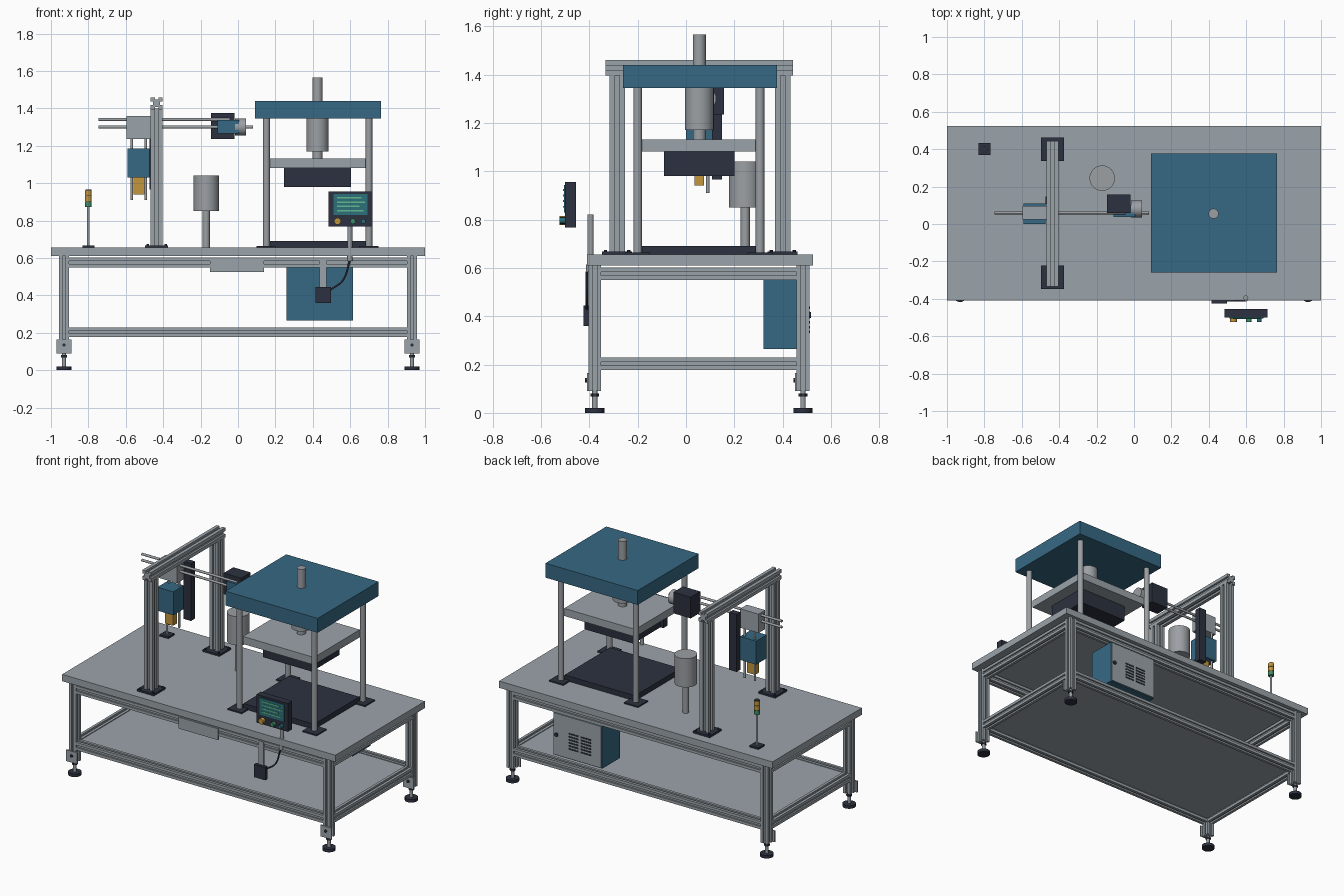
import bpy
import bmesh
import math
from mathutils import Matrix, Vector

default = bpy.data.objects.get("Cube")
if default:
    bpy.data.objects.remove(default, do_unlink=True)


def material(name, red, green, blue):
    mat = bpy.data.materials.new(name)
    mat.use_nodes = True
    colour = (red, green, blue, 1)
    mat.diffuse_color = colour
    mat.node_tree.nodes["Principled BSDF"].inputs["Base Color"].default_value = colour
    return mat


grey = material("grey aluminium", .33, .37, .40)
steel = material("bright steel", .33, .35, .37)
blue = material("blue paint", .037, .14, .23)
black = material("blue black", .025, .031, .05)
amber = material("amber", .55, .31, .045)
green = material("signal green", .05, .27, .14)
screen = material("screen teal", .025, .16, .2)
lime = material("display green", .12, .5, .26)

# Turns a shape built along z so that it runs along the named axis
TURN = {
    "x": Matrix.Rotation(math.pi / 2, 4, "Y"),
    "y": Matrix.Rotation(-math.pi / 2, 4, "X"),
    "z": Matrix.Identity(4),
}
made = []


def finish(name, bm, mat):
    bmesh.ops.recalc_face_normals(bm, faces=bm.faces)
    mesh = bpy.data.meshes.new(name)
    bm.to_mesh(mesh)
    bm.free()
    mesh.materials.append(mat)
    obj = bpy.data.objects.new(name, mesh)
    bpy.context.collection.objects.link(obj)
    made.append(obj)
    return obj


def box(name, mat, xs, ys, zs):
    """Box from its low and high limits on each axis."""
    bm = bmesh.new()
    bmesh.ops.create_cube(bm, size=1)
    limits = (xs, ys, zs)
    size = [high - low for low, high in limits]
    middle = [(high + low) / 2 for low, high in limits]
    bmesh.ops.scale(bm, vec=size, verts=bm.verts)
    bmesh.ops.translate(bm, vec=middle, verts=bm.verts)
    return finish(name, bm, mat)


def around(centre, half):
    return (centre - half, centre + half)


def rod(name, mat, start, length, radius, axis="z", sides=32):
    """Cylinder from the start point along the axis."""
    bm = bmesh.new()
    bmesh.ops.create_cone(bm, cap_ends=True, segments=sides,
                          radius1=radius, radius2=radius, depth=length)
    bmesh.ops.translate(bm, vec=(0, 0, length / 2), verts=bm.verts)
    bm.transform(Matrix.Translation(start) @ TURN[axis])
    return finish(name, bm, mat)


def slotted_bar(name, start, length, half, axis="z"):
    """Square aluminium extrusion with a groove down each side."""
    bm = bmesh.new()
    slot, floor = half * .3, half * .6
    side = [(half, -half), (half, -slot), (floor, -slot), (floor, slot), (half, slot)]
    verts = []
    for quarter in range(4):
        spin = Matrix.Rotation(quarter * math.pi / 2, 4, "Z")
        verts += [bm.verts.new(spin @ Vector((x, y, 0))) for x, y in side]
    face = bm.faces.new(verts)
    grown = bmesh.ops.extrude_face_region(bm, geom=[face])["geom"]
    tip = [v for v in grown if isinstance(v, bmesh.types.BMVert)]
    bmesh.ops.translate(bm, vec=(0, 0, length), verts=tip)
    bm.transform(Matrix.Translation(start) @ TURN[axis])
    return finish(name, bm, grey)


# Bench: top, shelf and hanging name plate
TOP = .655
LEG_X, FRONT, BACK = .93, -.377, .484
box("bench_top", grey, (-1, 1), (-.41, .525), (.61, TOP))
box("lower_shelf", grey, around(0, .91), (-.36, .465), (.205, .224))
box("front_plate", grey, (-.15, .14), (-.41, -.4), (.525, .6))

# Legs with brackets and levelling feet
for x in (-LEG_X, LEG_X):
    for y in (FRONT, BACK):
        slotted_bar("leg", (x, y, .09), .52, .026)
        box("foot_bracket", grey, around(x, .04), around(y - .029, .004), (.09, .165))
        rod("bracket_bolt", black, (x, y - .04, .135), .01, .009, "y", 12)
        rod("foot_pad", black, (x, y, 0), .02, .04)
        rod("foot_stem", steel, (x, y, .02), .075, .011)
        rod("foot_nut", black, (x, y, .068), .012, .018, sides=6)

# Frame rails
for z in (.203, .576):
    for y in (FRONT, BACK):
        slotted_bar("long_rail", (-.905, y, z), 1.81, .026, "x")
    for x in (-LEG_X, LEG_X):
        slotted_bar("cross_rail", (x, -.352, z), .81, .026, "y")

# Electrical cabinet with vented door
box("cabinet", blue, (.26, .615), (.32, .504), (.265, .55))
box("cabinet_door", grey, (.265, .61), (.504, .511), (.27, .545))
for row in range(6):
    for x in (.375, .465):
        box("vent_slot", black, around(x, .036), (.51, .513), around(.335 + row * .02, .005))
rod("door_handle", black, (.59, .51, .405), .008, .013, "y", 16)

# Press: columns, plates, dies and ram
PX, PY = .425, .055
for x in (.152, .7):
    for y in (-.2, .306):
        box("column_base", black, around(x, .052), around(y, .052), (TOP, .663))
        rod("press_column", steel, (x, y, TOP), .7, .018)
box("press_head", blue, (.09, .765), (-.26, .376), (1.345, 1.44))
box("bottom_die", black, (.17, .685), (-.185, .29), (TOP, .69))
box("moving_plate", grey, (.165, .685), (-.185, .295), (1.082, 1.132))
box("upper_die", black, (.245, .603), (-.09, .2), (.98, 1.083))
rod("press_cylinder", steel, (PX, PY, 1.17), .18, .06)
rod("ram", steel, (PX, PY, 1.13), .05, .027)
rod("ram_top", steel, (PX, PY, 1.43), .135, .027)

# Gantry
GX = -.435
for y in (-.285, .4):
    box("gantry_foot", black, around(GX, .062), around(y, .062), (TOP, .667))
    slotted_bar("gantry_post", (GX, y, TOP), .745, .032)
    for side in (-.048, .048):
        for end in (-.048, .048):
            rod("foot_bolt", black, (GX + side, y + end, .66), .014, .007, sides=12)
slotted_bar("gantry_beam", (GX, -.333, 1.427), .776, .032, "y")

# Sliding carriage with gripper
SY = .06
rod("upper_slide_rod", steel, (-.745, SY, 1.34), .7, .008, "x", 16)
rod("lower_slide_rod", steel, (-.745, SY, 1.3), .825, .008, "x", 16)
box("carriage", grey, (-.597, -.463), (.025, .095), (1.235, 1.36))
box("lift_unit", blue, (-.59, -.473), (0, .11), (1.03, 1.185))
box("gripper", amber, (-.558, -.5), (.035, .075), (.94, 1.03))
for x in (-.568, -.493):
    rod("guide_pin", steel, (x, .09, .91), .33, .007, sides=16)
box("cable_chain", black, (-.474, -.42), (.108, .148), (.965, 1.345))

# Slide drive motor
box("motor_block", black, (-.145, -.018), (.058, .158), (1.235, 1.375))
box("motor_body", blue, (-.11, .005), (.038, .1), (1.265, 1.338))
rod("motor_cap", steel, (-.016, .08, 1.3), .06, .045, "x")

# Canister on a stand
rod("canister_stand", steel, (-.17, .245, TOP), .2, .019)
rod("canister", steel, (-.17, .245, .85), .19, .068)

# Signal tower
TX, TY = -.8, .4
box("tower_base", black, around(TX, .032), around(TY, .032), (TOP, .667))
rod("tower_pole", steel, (TX, TY, TOP), .22, .007, sides=16)
for level, colour in enumerate((green, amber, amber)):
    z = .872 + level * .031
    rod("tower_lamp", colour, (TX, TY, z), .027, .018)
    rod("tower_ring", black, (TX, TY, z + .026), .005, .016)

# Control panel with display and buttons
box("control_panel", black, (.485, .715), (-.5, -.455), (.768, .955))
box("display", screen, (.51, .692), (-.505, -.499), (.83, .942))
for row, width in enumerate((.13, .15, .12, .14)):
    box("display_line", lime, (.53, .53 + width), (-.508, -.504), around(.922 - row * .023, .004))
for x, colour, radius in ((.532, amber, .018), (.614, green, .014), (.67, screen, .012)):
    rod("panel_button", colour, (x, -.523, .796), .025, radius, "y", 24)
rod("panel_post", steel, (.598, -.395, TOP), .165, .013)
rod("cable_gland", steel, (.598, -.4, .583), .03, .014)

# Junction box and cable
box("junction_box", black, (.415, .497), (-.425, -.4), (.36, .445))
box("junction_strap", grey, (.437, .474), (-.408, -.4), (.44, .6))
curve = bpy.data.curves.new("cable_path", "CURVE")
curve.dimensions = "3D"
curve.bevel_depth = .005
curve.bevel_resolution = 2
spline = curve.splines.new("BEZIER")
path = [(.495, .43), (.56, .48), (.598, .585)]
spline.bezier_points.add(len(path) - 1)
for point, (x, z) in zip(spline.bezier_points, path):
    point.co = (x, -.41, z)
    point.handle_left_type = point.handle_right_type = "AUTO"
curve.materials.append(black)
cable = bpy.data.objects.new("cable", curve)
bpy.context.collection.objects.link(cable)

# Smooth round parts, keep edges crisp
bpy.ops.object.select_all(action="DESELECT")
for obj in made:
    obj.select_set(True)
bpy.context.view_layer.objects.active = made[0]
bpy.ops.object.shade_smooth_by_angle(angle=math.radians(30))
